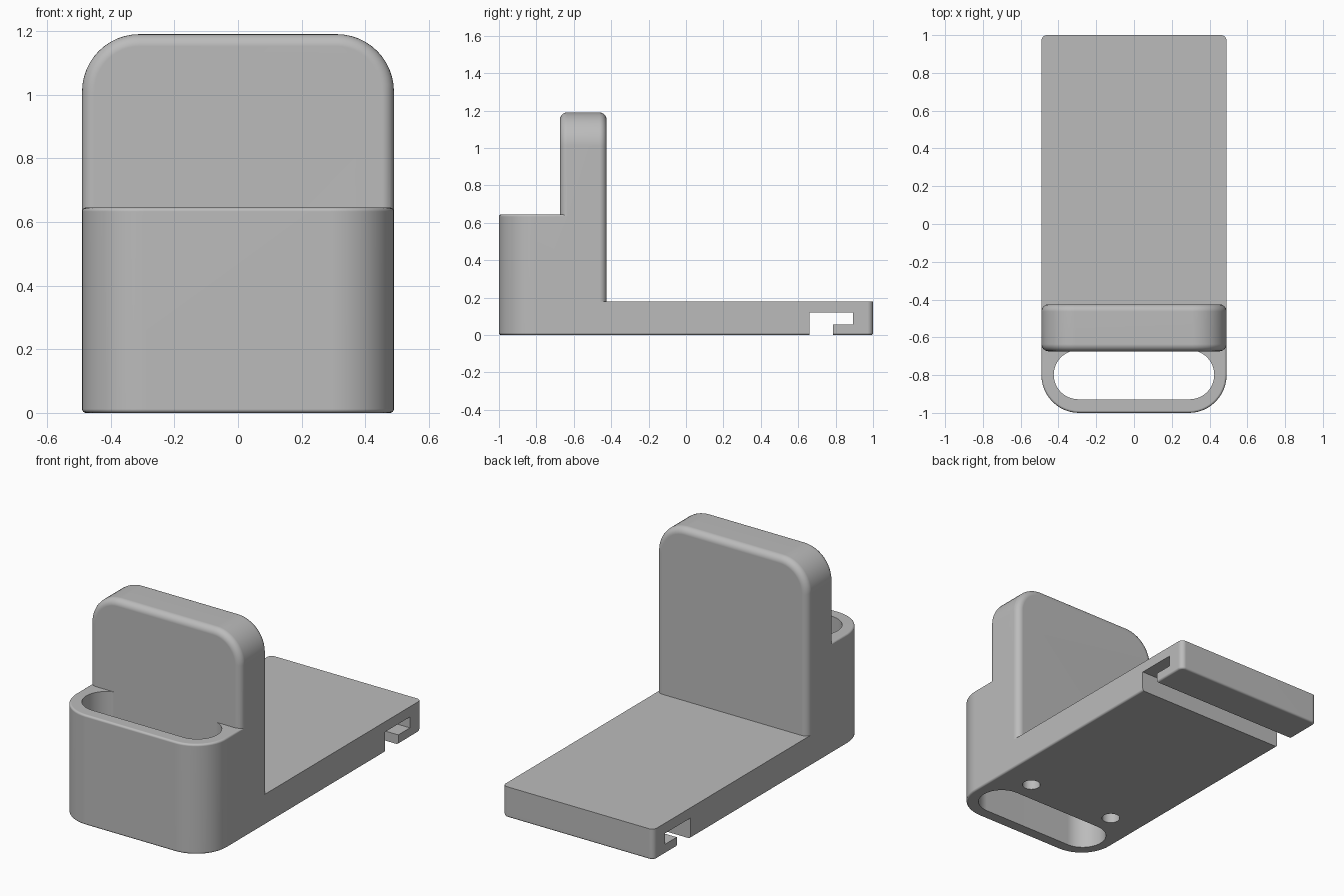
import bpy
import bmesh
from math import sin, cos, pi

if "Cube" in bpy.data.objects:
    bpy.data.objects.remove(bpy.data.objects["Cube"], do_unlink=True)

grey = bpy.data.materials.new("plain_grey")
grey.use_nodes = True
GREY = (0.5, 0.5, 0.5, 1)
grey.diffuse_color = GREY
grey.node_tree.nodes["Principled BSDF"].inputs["Base Color"].default_value = GREY


def rounded(u0, u1, v0, v1, r_low, r_high, steps=12):
    """Rectangle outline with separate radii for its low-v and high-v corners."""
    pts = []
    corners = [(u1, v0, r_low, -pi / 2), (u1, v1, r_high, 0),
               (u0, v1, r_high, pi / 2), (u0, v0, r_low, pi)]
    for u, v, r, start in corners:
        if r == 0:
            pts.append((u, v))
            continue
        cu = u - r if u == u1 else u + r
        cv = v - r if v == v1 else v + r
        for i in range(steps + 1):
            a = start + pi / 2 * i / steps
            pts.append((cu + r * cos(a), cv + r * sin(a)))
    return pts


def prism(name, pts, axis, lo, hi, rim=0.0, segments=6):
    """Extrude an outline along an axis, optionally rounding both rims."""
    place = {"x": lambda u, v, w: (w, u, v),
             "y": lambda u, v, w: (u, w, v),
             "z": lambda u, v, w: (u, v, w)}[axis]
    bm = bmesh.new()
    caps = [[bm.verts.new(place(u, v, w)) for u, v in pts] for w in (lo, hi)]
    bm.faces.new(caps[0])
    bm.faces.new(caps[1])
    n = len(pts)
    for i in range(n):
        j = (i + 1) % n
        bm.faces.new((caps[0][i], caps[0][j], caps[1][j], caps[1][i]))
    bmesh.ops.remove_doubles(bm, verts=bm.verts, dist=1e-5)
    bmesh.ops.recalc_face_normals(bm, faces=bm.faces)
    if rim:
        k = "xyz".index(axis)
        edges = [e for e in bm.edges if abs(e.verts[0].co[k] - e.verts[1].co[k]) < 1e-5]
        bmesh.ops.bevel(bm, geom=edges, offset=rim, segments=segments,
                        profile=0.5, affect='EDGES', clamp_overlap=True)
    mesh = bpy.data.meshes.new(name)
    bm.to_mesh(mesh)
    bm.free()
    mesh.materials.append(grey)
    obj = bpy.data.objects.new(name, mesh)
    bpy.context.collection.objects.link(obj)
    return obj


def apply(obj, mod):
    bpy.ops.object.select_all(action='DESELECT')
    bpy.context.view_layer.objects.active = obj
    obj.select_set(True)
    bpy.ops.object.modifier_apply(modifier=mod.name)


def combine(obj, other, operation):
    mod = obj.modifiers.new("combine", 'BOOLEAN')
    mod.operation = operation
    mod.solver = 'EXACT'
    mod.object = other
    apply(obj, mod)
    bpy.data.objects.remove(other, do_unlink=True)


# Cup and base plate: one rounded footprint, stepped down behind the cup
body = prism("stand_body", rounded(-0.49, 0.49, -1, 1, 0.2, 0.03),
             "z", 0, 0.645, rim=0.012, segments=4)
combine(body, prism("step_cutter", rounded(-0.7, 0.7, -0.55, 1.2, 0, 0),
                    "z", 0.18, 0.9), 'DIFFERENCE')

# Open slot through the cup
combine(body, prism("slot_cutter", rounded(-0.425, 0.425, -0.928, -0.668, 0.1299, 0.1299),
                    "z", -0.1, 0.8), 'DIFFERENCE')

# Upright back wall with rounded top corners and soft rims
wall = prism("back_wall", rounded(-0.49, 0.49, 0.02, 1.19, 0, 0.18),
             "y", -0.674, -0.425, rim=0.038)
combine(body, wall, 'UNION')

# Hooked groove across the underside near the back
hook = [(0.66, -0.1), (0.785, -0.1), (0.785, 0.056), (0.893, 0.056),
        (0.893, 0.12), (0.66, 0.12)]
combine(body, prism("groove_cutter", hook, "x", -0.7, 0.7), 'DIFFERENCE')

# Pair of blind round holes under the wall
for x in (-0.29, 0.29):
    hole = [(x + 0.05 * cos(2 * pi * i / 32), -0.547 + 0.05 * sin(2 * pi * i / 32))
            for i in range(32)]
    combine(body, prism("hole_cutter", hole, "z", -0.1, 0.25), 'DIFFERENCE')

# Smooth curved areas, crisp edges elsewhere
bpy.ops.object.select_all(action='DESELECT')
bpy.context.view_layer.objects.active = body
body.select_set(True)
bpy.ops.object.shade_smooth_by_angle(angle=pi / 7)
weighted = body.modifiers.new("weighted_normals", 'WEIGHTED_NORMAL')
weighted.keep_sharp = True
